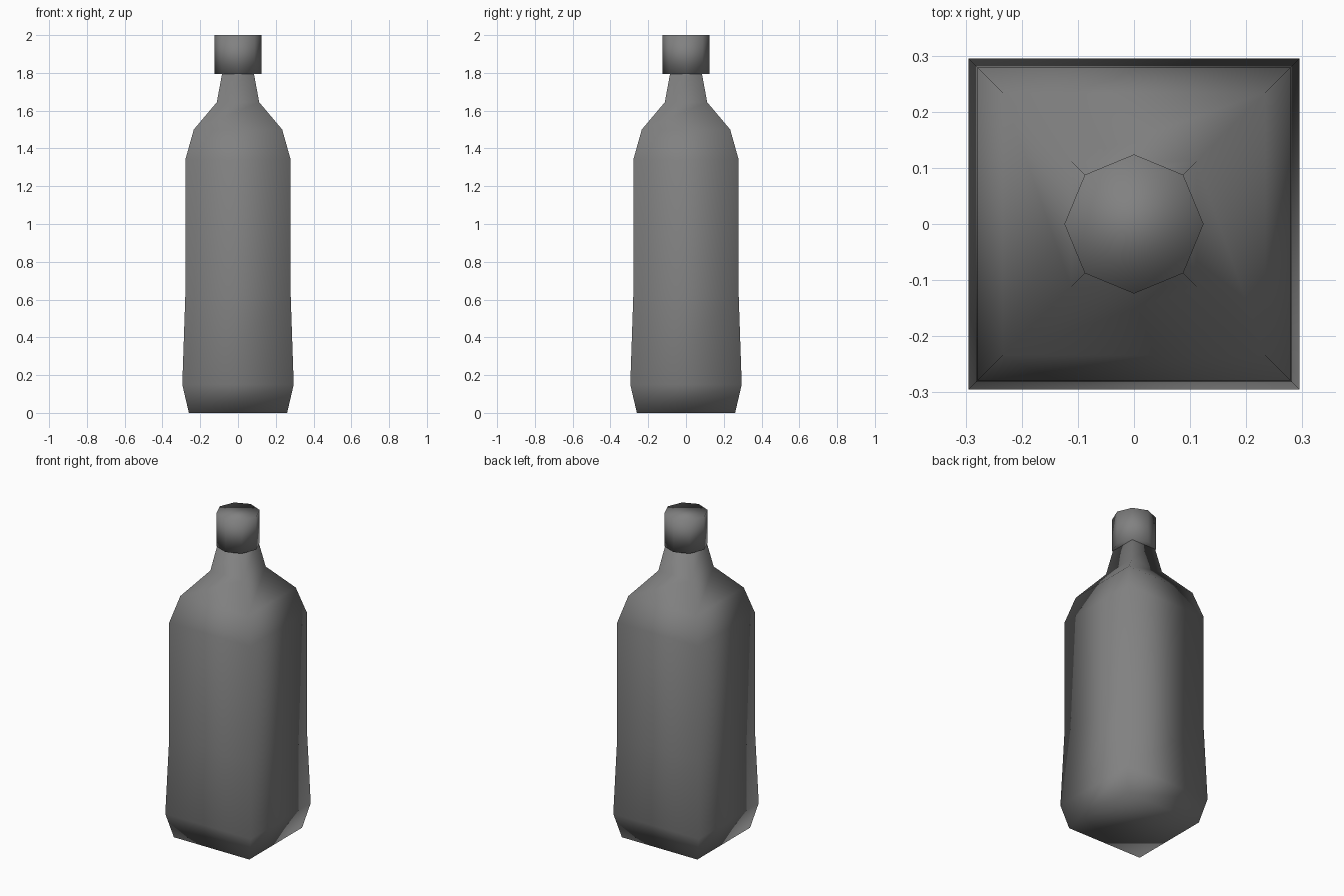
import bpy
import bmesh
from math import cos, sin, pi, sqrt

cube = bpy.data.objects.get("Cube")
if cube:
    bpy.data.objects.remove(cube, do_unlink=True)

# One grey material for glass and cap
grey = bpy.data.materials.new("dark grey")
grey.use_nodes = True
colour = (0.22, 0.22, 0.22, 1.0)
grey.diffuse_color = colour
grey.node_tree.nodes["Principled BSDF"].inputs["Base Color"].default_value = colour


def loft(name, profile, sides, phase):
    """Stack polygon rings of (radius, height) into a closed smooth solid."""
    bm = bmesh.new()
    rings = []
    for radius, z in profile:
        angles = [phase + 2 * pi * i / sides for i in range(sides)]
        rings.append([bm.verts.new((radius * cos(a), radius * sin(a), z)) for a in angles])
    for low, high in zip(rings, rings[1:]):
        for i in range(sides):
            j = (i + 1) % sides
            bm.faces.new((low[i], low[j], high[j], high[i]))
    bm.faces.new(rings[0][::-1])
    bm.faces.new(rings[-1])
    for face in bm.faces:
        face.smooth = True
    mesh = bpy.data.meshes.new(name)
    bm.to_mesh(mesh)
    bm.free()
    mesh.materials.append(grey)
    obj = bpy.data.objects.new(name, mesh)
    bpy.context.collection.objects.link(obj)
    return obj


# Square bottle body: half widths and heights from base to neck
body = [(0.26, 0), (0.295, 0.15), (0.279, 0.62), (0.279, 1.34),
        (0.234, 1.5), (0.112, 1.645), (0.08, 1.82)]
loft("bottle_body", [(w * sqrt(2), z) for w, z in body], 4, pi / 4)

# Eight-sided cap
loft("cap", [(0.124, 1.795), (0.124, 2.0)], 8, 0)
